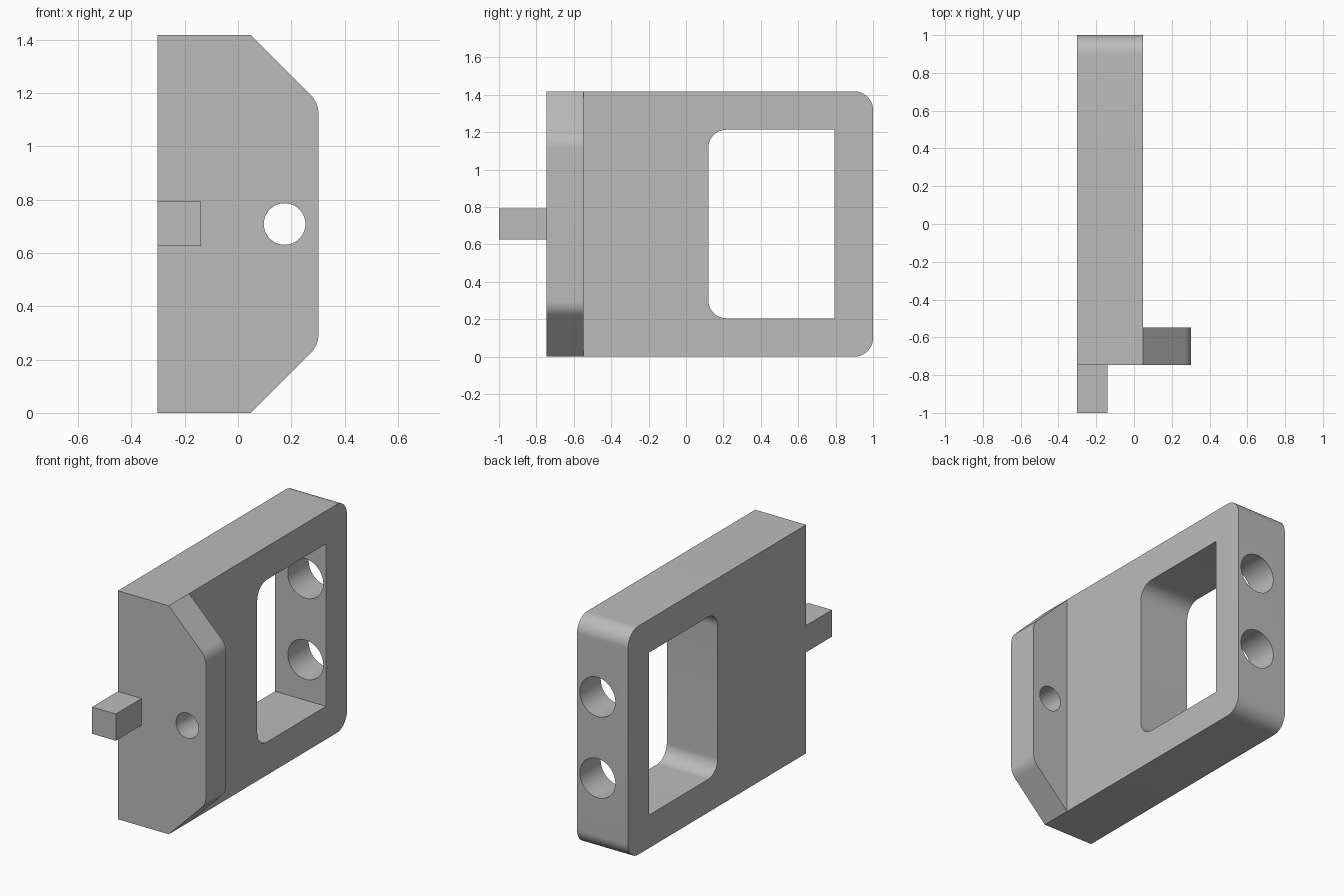
import bpy, bmesh, math
from mathutils import Vector

if "Cube" in bpy.data.objects:
    bpy.data.objects.remove(bpy.data.objects["Cube"])

X0, X1, X2 = -0.302, 0.048, 0.302      # plate back, plate face, flange tip
Y0, Y1 = -0.747, -0.547                # flange thickness range
H = 1.418                              # overall height

grey = bpy.data.materials.new("plain grey")
grey.diffuse_color = (0.5, 0.5, 0.5, 1)
grey.use_nodes = True
grey.node_tree.nodes["Principled BSDF"].inputs["Base Color"].default_value = grey.diffuse_color


def rounded(corners, seg=16):
    """Outline from (u, v, radius) corners, replacing corners by tangent arcs."""
    out = []
    for i, (u, v, r) in enumerate(corners):
        p = Vector((u, v))
        if r == 0:
            out.append(p)
            continue
        a = (Vector(corners[i - 1][:2]) - p).normalized()
        b = (Vector(corners[(i + 1) % len(corners)][:2]) - p).normalized()
        half = a.angle(b) / 2
        c = p + (a + b).normalized() * (r / math.sin(half))
        s = p + a * (r / math.tan(half)) - c
        e = p + b * (r / math.tan(half)) - c
        turn = s.angle_signed(e)       # clockwise positive
        for k in range(seg + 1):
            t = -turn * k / seg
            out.append(c + Vector((s.x * math.cos(t) - s.y * math.sin(t),
                                   s.x * math.sin(t) + s.y * math.cos(t))))
    return out


def prism(name, outline, axis, lo, hi):
    """Extrude an outline along x (outline in y,z) or y (outline in x,z)."""
    bm = bmesh.new()
    place = (lambda p, d: (d, p[0], p[1])) if axis == 'x' else (lambda p, d: (p[0], d, p[1]))
    rings = [[bm.verts.new(place(p, d)) for p in outline] for d in (lo, hi)]
    n = len(outline)
    for ring in rings:
        bm.faces.new(ring)
    for i in range(n):
        j = (i + 1) % n
        bm.faces.new((rings[0][i], rings[0][j], rings[1][j], rings[1][i]))
    bmesh.ops.recalc_face_normals(bm, faces=bm.faces[:])
    mesh = bpy.data.meshes.new(name)
    bm.to_mesh(mesh)
    bm.free()
    mesh.materials.append(grey)
    ob = bpy.data.objects.new(name, mesh)
    bpy.context.collection.objects.link(ob)
    return ob


def circle(u, v, r, n=64):
    return [(u + r * math.cos(2 * math.pi * k / n), v + r * math.sin(2 * math.pi * k / n))
            for k in range(n)]


def cut(target, cutter):
    cutter.hide_render = True
    mod = target.modifiers.new("cut", 'BOOLEAN')
    mod.operation, mod.solver, mod.object = 'DIFFERENCE', 'EXACT', cutter
    bpy.context.view_layer.objects.active = target
    bpy.ops.object.modifier_apply(modifier=mod.name)
    bpy.data.objects.remove(cutter)


# main plate with two rounded rear corners
plate = prism("main_plate", rounded([(Y0, 0, 0), (1, 0, 0.1), (1, H, 0.1), (Y0, H, 0)]), 'x', X0, X1)
# window, rounded on the front side only
cut(plate, prism("window_cutter", rounded([(0.12, 0.205, 0.095), (0.795, 0.205, 0),
                                           (0.795, 1.213, 0), (0.12, 1.213, 0.095)]), 'x', -0.6, 0.6))
# two bores through the rear wall
for z in (H / 2 - 0.252, H / 2 + 0.252):
    cut(plate, prism("bore_cutter", circle(-0.093, z, 0.122), 'y', 0.6, 1.2))

# side flange with chamfered, softened corners and a bolt hole
d = X2 - X1
flange = prism("side_flange", rounded([(X1, 0, 0), (X2, d, 0.1), (X2, H - d, 0.1), (X1, H, 0)]), 'y', Y0, Y1)
cut(flange, prism("bolt_cutter", circle(0.175, H / 2, 0.078), 'y', -0.9, -0.4))

# square locating peg on the front
peg = prism("front_peg", [(X0, 0.627), (-0.139, 0.627), (-0.139, 0.793), (X0, 0.793)], 'y', -1, Y0)

# smooth the fillets and bores, keep edges sharp
for ob in (plate, flange, peg):
    bpy.ops.object.select_all(action='DESELECT')
    ob.select_set(True)
    bpy.context.view_layer.objects.active = ob
    bpy.ops.object.shade_smooth_by_angle(angle=math.radians(25))
